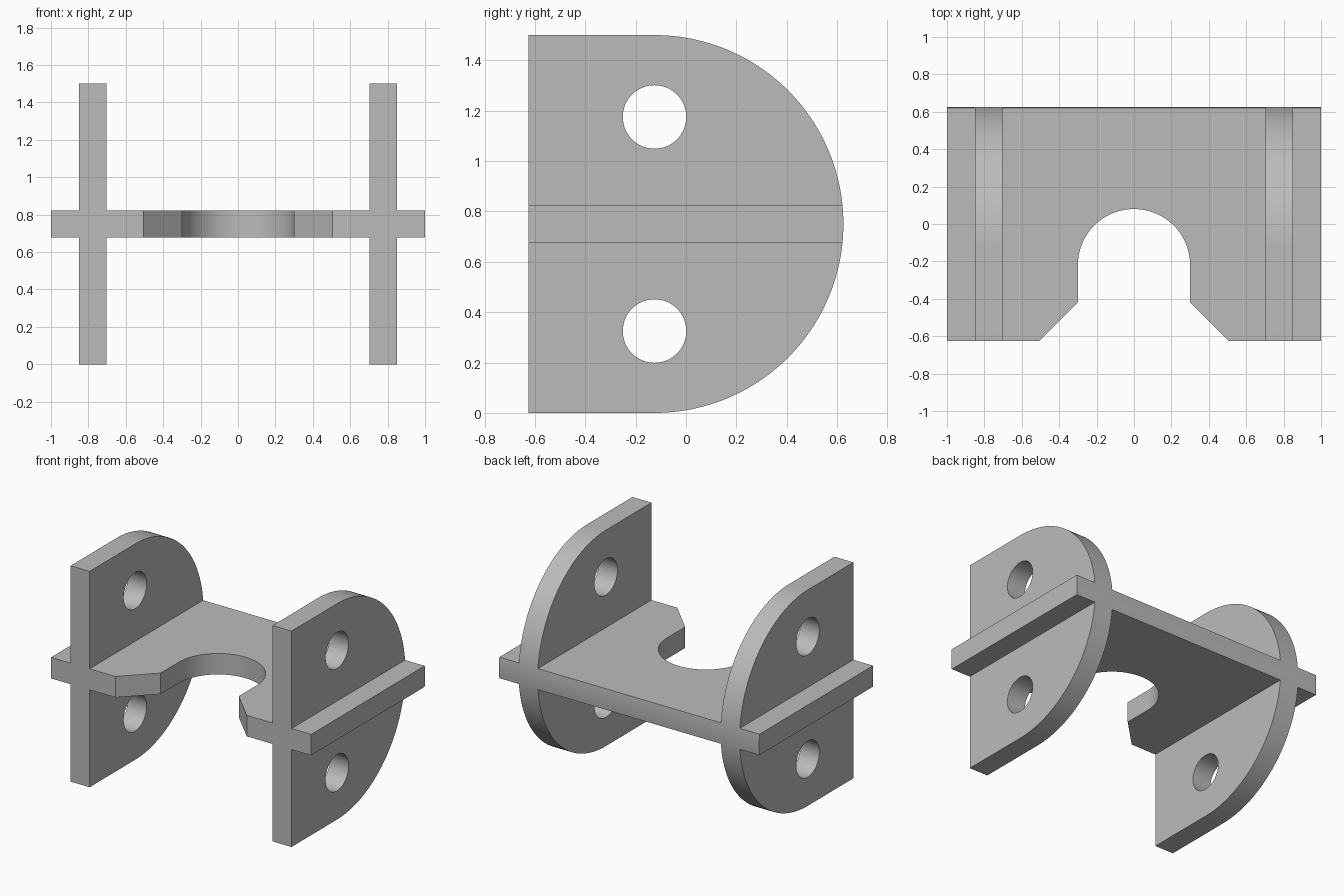
import bpy
import math
from mathutils import Vector

cube = bpy.data.objects.get("Cube")
if cube:
    bpy.data.objects.remove(cube)

MID = 0.75      # height of the cross plate's middle
HALF = 0.073    # half of the plate thickness
SIDE = 0.776    # side plate's middle in x
PIVOT = -0.125  # y of the rounded end's centre


def arc(cx, cy, r, start, end, steps):
    angles = [math.radians(start + (end - start) * i / steps) for i in range(steps + 1)]
    return [(cx + r * math.cos(a), cy + r * math.sin(a)) for a in angles]


def prism(name, outline, axis, low, high):
    """Extrude a closed 2D outline along one axis."""
    def place(p, depth):
        co = list(p)
        co.insert(axis, depth)
        return Vector(co)

    n = len(outline)
    verts = [place(p, d) for d in (low, high) for p in outline]
    faces = [list(range(n))[::-1], list(range(n, 2 * n))]
    faces += [[i, (i + 1) % n, n + (i + 1) % n, n + i] for i in range(n)]
    mesh = bpy.data.meshes.new(name)
    mesh.from_pydata(verts, [], faces)
    if axis == 1:
        mesh.flip_normals()
    obj = bpy.data.objects.new(name, mesh)
    bpy.context.collection.objects.link(obj)
    return obj


grey = bpy.data.materials.new("plain grey")
grey.use_nodes = True
colour = (0.5, 0.5, 0.5, 1)
grey.diffuse_color = colour
grey.node_tree.nodes["Principled BSDF"].inputs["Base Color"].default_value = colour

# Crossed plates: half of the front section, mirrored to the other side
lo, hi = SIDE - HALF, SIDE + HALF
upper = [(1, MID + HALF), (hi, MID + HALF), (hi, 2), (lo, 2), (lo, MID + HALF)]
right = [(x, 2 * MID - z) for x, z in reversed(upper)] + upper
section = right + [(-x, z) for x, z in reversed(right)]
bracket = prism("bracket", section, 1, -0.625, 1)
bracket.data.materials.append(grey)

# Rounded side outline that trims all plates
side = [(-0.8, 0), (PIVOT, 0)] + arc(PIVOT, MID, 0.75, -90, 90, 96)[1:] + [(-0.8, 1.5)]
cutters = [(prism("side_outline", side, 0, -1.2, 1.2), 'INTERSECT')]

# Pin holes through both side plates
for name, z in (("lower_hole", 0.325), ("upper_hole", 1.175)):
    ring = arc(PIVOT, z, 0.126, 0, 360, 64)[:-1]
    cutters.append((prism(name, ring, 0, -1.2, 1.2), 'DIFFERENCE'))

# Round notch with a chamfered mouth in the cross plate
notch = [(-0.6, -0.72), (0.6, -0.72), (0.3, -0.42)]
notch += arc(0, -0.22, 0.3, 0, 180, 64) + [(-0.3, -0.42)]
cutters.append((prism("notch", notch, 2, 0.5, 1), 'DIFFERENCE'))

for cutter, operation in cutters:
    cutter.hide_render = True
    mod = bracket.modifiers.new(cutter.name, 'BOOLEAN')
    mod.operation = operation
    mod.solver = 'EXACT'
    mod.object = cutter

# Bake the cuts and drop the cutters
bpy.context.view_layer.update()
evaluated = bracket.evaluated_get(bpy.context.evaluated_depsgraph_get())
result = bpy.data.meshes.new_from_object(evaluated)
bracket.modifiers.clear()
bracket.data = result
for cutter, _ in cutters:
    bpy.data.objects.remove(cutter)

bpy.ops.object.select_all(action='DESELECT')
bracket.select_set(True)
bpy.context.view_layer.objects.active = bracket
bpy.ops.object.shade_smooth_by_angle(angle=math.radians(30))
